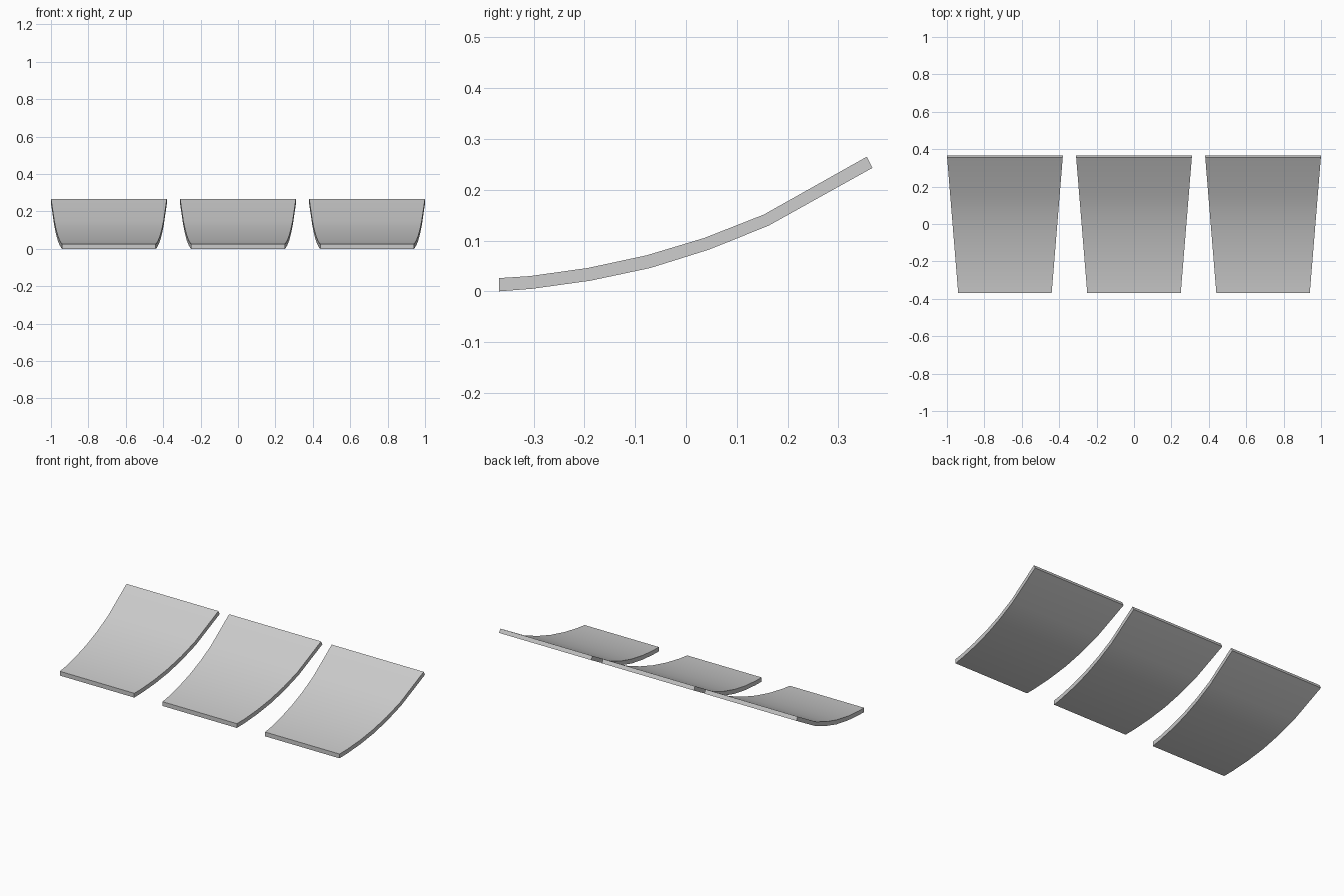
import bpy, bmesh, math

cube = bpy.data.objects.get("Cube")
if cube:
    bpy.data.objects.remove(cube, do_unlink=True)

grey = bpy.data.materials.new("light_grey")
grey.use_nodes = True
colour = (0.6, 0.6, 0.6, 1)
grey.diffuse_color = colour
grey.node_tree.nodes["Principled BSDF"].inputs["Base Color"].default_value = colour

# Side profile (y, z): upper and lower edge of the curved slat, front to back
UPPER = [(-0.368, 0.026), (-0.307, 0.030), (-0.193, 0.046), (-0.077, 0.071),
         (0.036, 0.105), (0.153, 0.151), (0.356, 0.265)]
LOWER = [(-0.368, 0.0), (-0.303, 0.005), (-0.188, 0.021), (-0.070, 0.046),
         (0.045, 0.082), (0.162, 0.129), (0.367, 0.243)]


def half_width(y):
    """Panel widens evenly from front to back."""
    return 0.25 + 0.06 * (y + 0.368) / 0.735


def curved_panel(name, x):
    bm = bmesh.new()
    # One rectangular section per station, joined into a closed tapering shell
    rings = []
    for (yu, zu), (yl, zl) in zip(UPPER, LOWER):
        wu, wl = half_width(yu), half_width(yl)
        rings.append([bm.verts.new(p) for p in
                      ((-wl, yl, zl), (wl, yl, zl), (wu, yu, zu), (-wu, yu, zu))])
    for a, b in zip(rings, rings[1:]):
        for i in range(4):
            j = (i + 1) % 4
            bm.faces.new((a[i], a[j], b[j], b[i]))
    bm.faces.new(rings[0])
    bm.faces.new(rings[-1])
    bmesh.ops.recalc_face_normals(bm, faces=bm.faces)
    mesh = bpy.data.meshes.new(name)
    bm.to_mesh(mesh)
    bm.free()
    mesh.materials.append(grey)
    obj = bpy.data.objects.new(name, mesh)
    obj.location.x = x
    bpy.context.collection.objects.link(obj)
    # Smooth curve, crisp rims
    bpy.ops.object.select_all(action="DESELECT")
    obj.select_set(True)
    bpy.context.view_layer.objects.active = obj
    bpy.ops.object.shade_smooth_by_angle(angle=math.radians(30))


for name, x in (("right_panel", -0.69), ("middle_panel", 0), ("left_panel", 0.69)):
    curved_panel(name, x)
